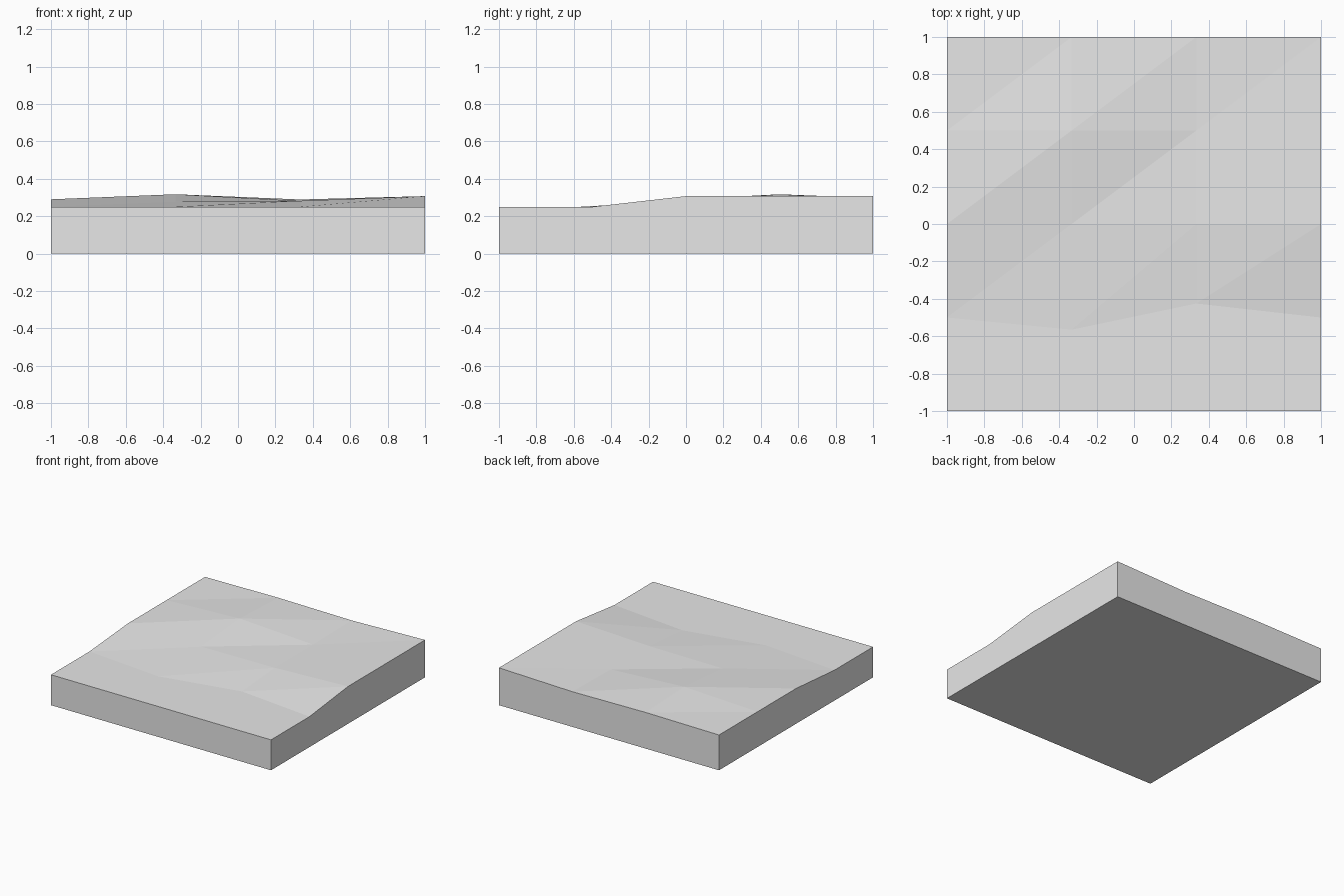
import bpy
import bmesh

cube = bpy.data.objects.get("Cube")
if cube:
    bpy.data.objects.remove(cube, do_unlink=True)

# Single plain grey material
grey = bpy.data.materials.new("light grey")
grey.use_nodes = True
colour = (0.8, 0.8, 0.8, 1)
grey.diffuse_color = colour
grey.node_tree.nodes["Principled BSDF"].inputs["Base Color"].default_value = colour

# Surface heights: rows run front to back, columns run along x
columns = [-1, -1 / 3, 1 / 3, 1]
rows = [-1, -0.5, 0, 0.5, 1]
heights = [
    [0.25, 0.25, 0.25, 0.25],
    [0.25, 0.25, 0.25, 0.25],
    [0.29, 0.277, 0.282, 0.307],
    [0.29, 0.317, 0.281, 0.307],
    [0.29, 0.297, 0.289, 0.307],
]
# The foot of the slope wanders a little in y
foot_shift = [0, -0.065, 0.075, 0]

bm = bmesh.new()
grid = []
for j, y in enumerate(rows):
    grid.append([bm.verts.new((x, y + (foot_shift[i] if j == 1 else 0), heights[j][i]))
                 for i, x in enumerate(columns)])

# Uneven top, each cell split along the same diagonal
for near, far in zip(grid, grid[1:]):
    for i in range(len(columns) - 1):
        bm.faces.new((near[i], near[i + 1], far[i + 1]))
        bm.faces.new((near[i], far[i + 1], far[i]))

# Straight walls dropped from the rim, and a flat underside
rim = (grid[0] + [row[-1] for row in grid[1:-1]]
       + grid[-1][::-1] + [row[0] for row in grid[-2:0:-1]])
base = [bm.verts.new((v.co.x, v.co.y, 0)) for v in rim]
for k in range(len(rim)):
    n = (k + 1) % len(rim)
    bm.faces.new((rim[k], base[k], base[n], rim[n]))
bm.faces.new(base[::-1])
bmesh.ops.recalc_face_normals(bm, faces=bm.faces[:])

mesh = bpy.data.meshes.new("ground_tile")
bm.to_mesh(mesh)
bm.free()
mesh.materials.append(grey)
tile = bpy.data.objects.new("ground_tile", mesh)
bpy.context.collection.objects.link(tile)
